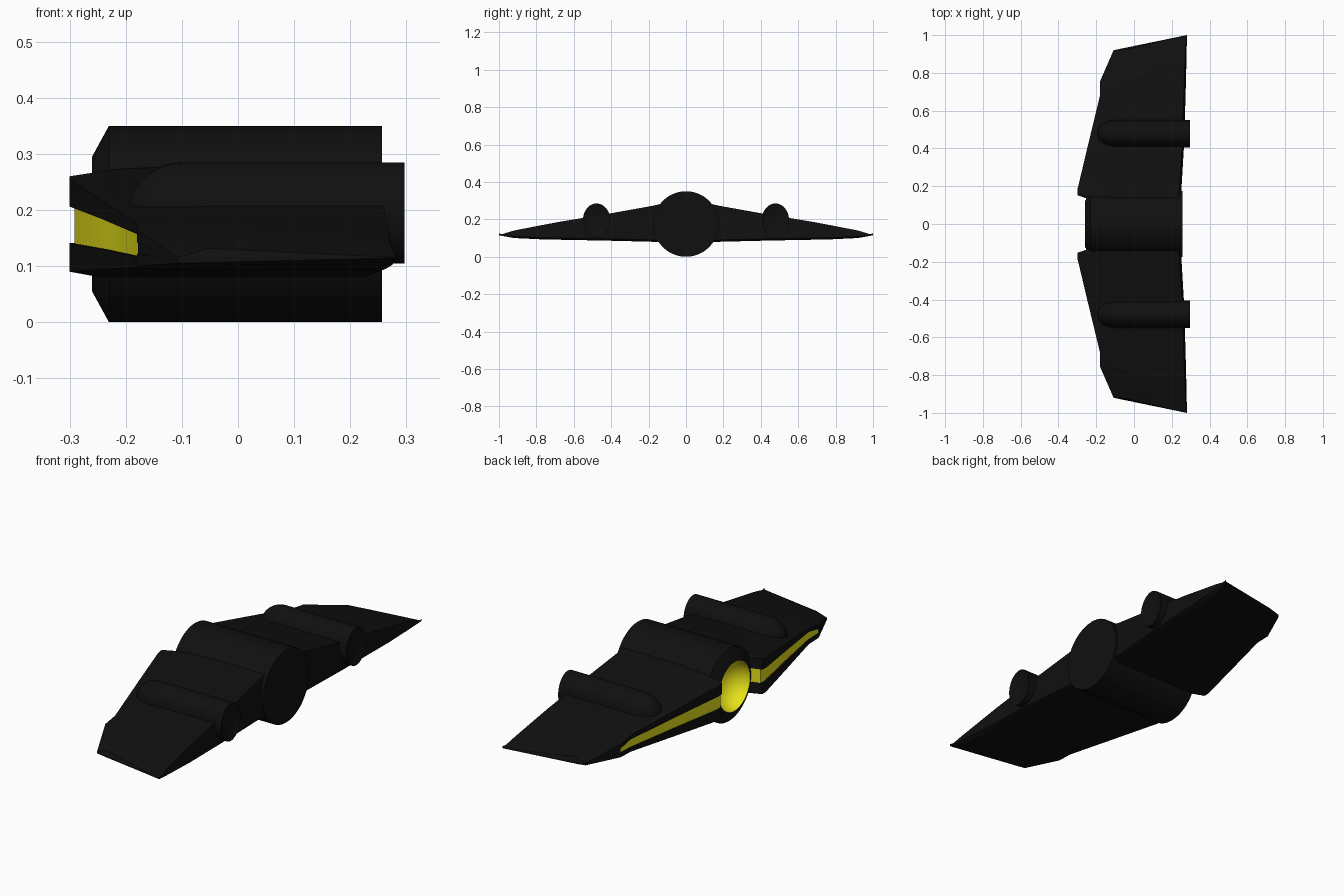
import bpy, bmesh
from math import sin, cos, pi

if "Cube" in bpy.data.objects:
    bpy.data.objects.remove(bpy.data.objects["Cube"])


def material(name, color):
    m = bpy.data.materials.new(name)
    m.diffuse_color = (*color, 1)
    m.use_nodes = True
    m.node_tree.nodes["Principled BSDF"].inputs["Base Color"].default_value = m.diffuse_color
    return m


BLACK = material("black_hull", (0.005, 0.005, 0.005))
YELLOW = material("yellow_glow", (0.8, 0.76, 0.01))


def finish(bm, name, angle):
    bmesh.ops.recalc_face_normals(bm, faces=bm.faces)
    me = bpy.data.meshes.new(name)
    bm.to_mesh(me)
    bm.free()
    ob = bpy.data.objects.new(name, me)
    bpy.context.collection.objects.link(ob)
    me.materials.append(BLACK)
    me.materials.append(YELLOW)
    bpy.ops.object.select_all(action='DESELECT')
    ob.select_set(True)
    bpy.context.view_layer.objects.active = ob
    bpy.ops.object.shade_smooth_by_angle(angle=angle)
    return ob


def loft(bm, rings, yellow=lambda i, j: False):
    """Skin closed rings of points one after another."""
    vs = [[bm.verts.new(p) for p in r] for r in rings]
    n = len(rings[0])
    for i in range(len(vs) - 1):
        for j in range(n):
            k = (j + 1) % n
            f = bm.faces.new((vs[i][j], vs[i][k], vs[i + 1][k], vs[i + 1][j]))
            f.material_index = int(yellow(i, j))


def lathe(name, profile, y, z, sy=1.0, yellow_rows=0, n=48):
    """Turn (x, radius) points around an axis along x."""
    bm = bmesh.new()
    rings = [[(x, y + r * sy * cos(2 * pi * j / n), z + r * sin(2 * pi * j / n))
              for j in range(n)] for x, r in profile]
    loft(bm, rings, lambda i, j: i < yellow_rows)
    bmesh.ops.remove_doubles(bm, verts=bm.verts, dist=1e-5)
    return finish(bm, name, 0.5)


def arc(x0, dx, r, n=8):
    """Quarter ellipse from the axis at x0 out to radius r at x0 + dx."""
    return [(x0 + dx * (1 - cos(pi / 2 * i / n)), r * sin(pi / 2 * i / n))
            for i in range(n + 1)]


# Central barrel with a glowing bowl at the nose
bowl = [(-0.26 + 0.1 * cos(pi / 2 * i / 8), 0.118 * sin(pi / 2 * i / 8))
        for i in range(9)]
lathe("fuselage", bowl + [(-0.26, 0.12), (-0.23, 0.175), (0.257, 0.175), (0.257, 0)],
      0, 0.175, yellow_rows=8)

# Engine pods on both wings
for side, y in (("left", -0.478), ("right", 0.478)):
    lathe(side + "_engine_pod",
          arc(-0.197, 0.1, 0.09) + [(0.297, 0.09), (0.285, 0.06), (0.28, 0)],
          y, 0.195, sy=0.81)

# Wing stations: y, lead x, trail x, lead low, slot low, slot high, lead top,
# crown, trail low, slot depth
stations = [
    (0.135, -0.250, 0.250, 0.090, 0.142, 0.209, 0.262, 0.282, 0.080, 0.009),
    (0.153, -0.300, 0.250, 0.090, 0.141, 0.208, 0.260, 0.278, 0.080, 0.009),
    (0.180, -0.300, 0.251, 0.090, 0.140, 0.206, 0.256, 0.272, 0.080, 0.009),
    (0.420, -0.243, 0.265, 0.094, 0.130, 0.184, 0.218, 0.229, 0.086, 0.009),
    (0.680, -0.180, 0.273, 0.098, 0.117, 0.157, 0.176, 0.186, 0.091, 0.006),
    (0.755, -0.180, 0.275, 0.100, 0.122, 0.142, 0.164, 0.172, 0.092, 0.002),
    (0.920, -0.108, 0.279, 0.105, 0.109, 0.111, 0.115, 0.140, 0.100, 0.000),
    (1.000, 0.279, 0.280, 0.1145, 0.115, 0.115, 0.1155, 0.1155, 0.1145, 0.000),
]


def section(y, xl, xt, lo, s0, s1, hi, crown, tlo, d):
    c = xt - xl
    pts = [(xl, lo), (xl, s0), (xl + d, s0), (xl + d, s1), (xl, s1), (xl, hi),
           (xl + 0.14 * c, (hi + 2 * crown) / 3), (xl + 0.4 * c, crown),
           (xt - 0.02 * c, crown), (xt, tlo + 0.01), (xt - 0.05 * c, tlo),
           (xl + 0.1 * c, tlo)]
    return [(x, y, z) for x, z in pts]


# Wings with a glowing slot along the leading edge, mirrored across the barrel
bm = bmesh.new()
loft(bm, [section(*s) for s in stations], lambda i, j: j == 2 and i < 5)
bmesh.ops.holes_fill(bm, edges=[e for e in bm.edges if e.is_boundary], sides=0)
bmesh.ops.remove_doubles(bm, verts=bm.verts, dist=1e-4)
wings = finish(bm, "wings", 0.4)
mirror = wings.modifiers.new("mirror", 'MIRROR')
mirror.use_axis = (False, True, False)
